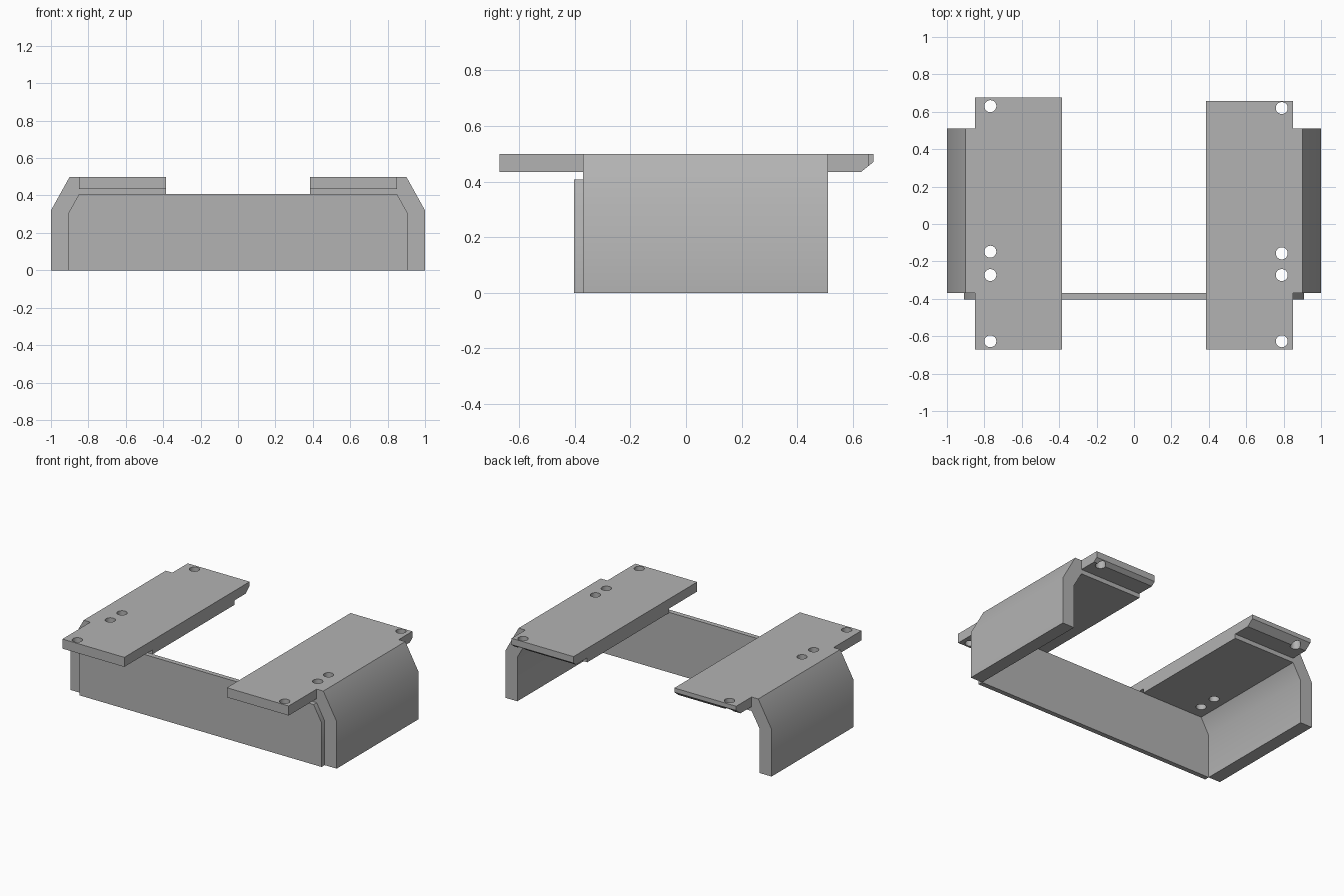
import bpy
import bmesh
import math
from mathutils import Vector

cube = bpy.data.objects.get("Cube")
if cube:
    bpy.data.objects.remove(cube, do_unlink=True)

metal = bpy.data.materials.new("grey metal")
metal.use_nodes = True
GREY = (0.45, 0.45, 0.45, 1)
metal.diffuse_color = GREY
metal.node_tree.nodes["Principled BSDF"].inputs["Base Color"].default_value = GREY


def prism(name, points, offset):
    """Extrude a closed outline of 3D points along an offset."""
    bm = bmesh.new()
    face = bm.faces.new([bm.verts.new(p) for p in points])
    extruded = bmesh.ops.extrude_face_region(bm, geom=[face])["geom"]
    moved = [v for v in extruded if isinstance(v, bmesh.types.BMVert)]
    bmesh.ops.translate(bm, verts=moved, vec=Vector(offset))
    bmesh.ops.recalc_face_normals(bm, faces=bm.faces)
    mesh = bpy.data.meshes.new(name)
    bm.to_mesh(mesh)
    bm.free()
    mesh.materials.append(metal)
    obj = bpy.data.objects.new(name, mesh)
    bpy.context.collection.objects.link(obj)
    return obj


def activate(obj):
    bpy.ops.object.select_all(action='DESELECT')
    obj.select_set(True)
    bpy.context.view_layer.objects.active = obj


def combine(target, tool, operation):
    """Apply a boolean and discard the helper."""
    mod = target.modifiers.new("combine", 'BOOLEAN')
    mod.operation = operation
    mod.solver = 'EXACT'
    mod.object = tool
    activate(target)
    bpy.ops.object.modifier_apply(modifier=mod.name)
    bpy.data.objects.remove(tool, do_unlink=True)


def finish(obj):
    activate(obj)
    bpy.ops.object.shade_smooth_by_angle(angle=math.radians(32))


FRONT, BACK = -0.37, 0.51        # ends of the bent sections
TOP, UNDER, TAB_UNDER = 0.5, 0.405, 0.435
INNER, TAB_EDGE = 0.385, 0.85


def side_bracket(name, side, tab_end, hole_x, hole_ys):
    # Bent section: side wall, sloped shoulder and thick top
    bend = [(1, 0), (1, 0.32), (0.9, TOP), (INNER, TOP),
            (INNER, UNDER), (TAB_EDGE, UNDER), (0.91, 0.3), (0.91, 0)]
    bracket = prism(name, [(side * x, FRONT, z) for x, z in bend],
                    (0, BACK - FRONT, 0))
    # Thin tabs at both ends, chamfered below the back edge
    tab = [(-0.67, TAB_UNDER), (-0.67, TOP), (tab_end, TOP),
           (tab_end, TAB_UNDER + (tab_end - 0.63) * 0.8), (0.63, TAB_UNDER)]
    plate = prism("tab_plate", [(side * INNER, y, z) for y, z in tab],
                  (side * (TAB_EDGE - INNER), 0, 0))
    combine(bracket, plate, 'UNION')
    # Screw holes
    for y in hole_ys:
        bpy.ops.mesh.primitive_cylinder_add(vertices=32, radius=0.032, depth=0.4,
                                            location=(hole_x, y, 0.45))
        hole = bpy.context.object
        hole.hide_render = True
        hole.data.materials.append(metal)
        combine(bracket, hole, 'DIFFERENCE')
    finish(bracket)


side_bracket("right_bracket", -1, 0.675, -0.768, (0.63, -0.148, -0.273, -0.627))
side_bracket("left_bracket", 1, 0.657, 0.79, (0.62, -0.157, -0.273, -0.627))

# Cross plate joining the brackets at the front
half = [(0.91, 0), (0.91, 0.3), (TAB_EDGE, 0.408)]
outline = half + [(-x, z) for x, z in reversed(half)]
cross = prism("front_cross_plate", [(x, -0.403, z) for x, z in outline],
              (0, 0.403 + FRONT, 0))
finish(cross)
